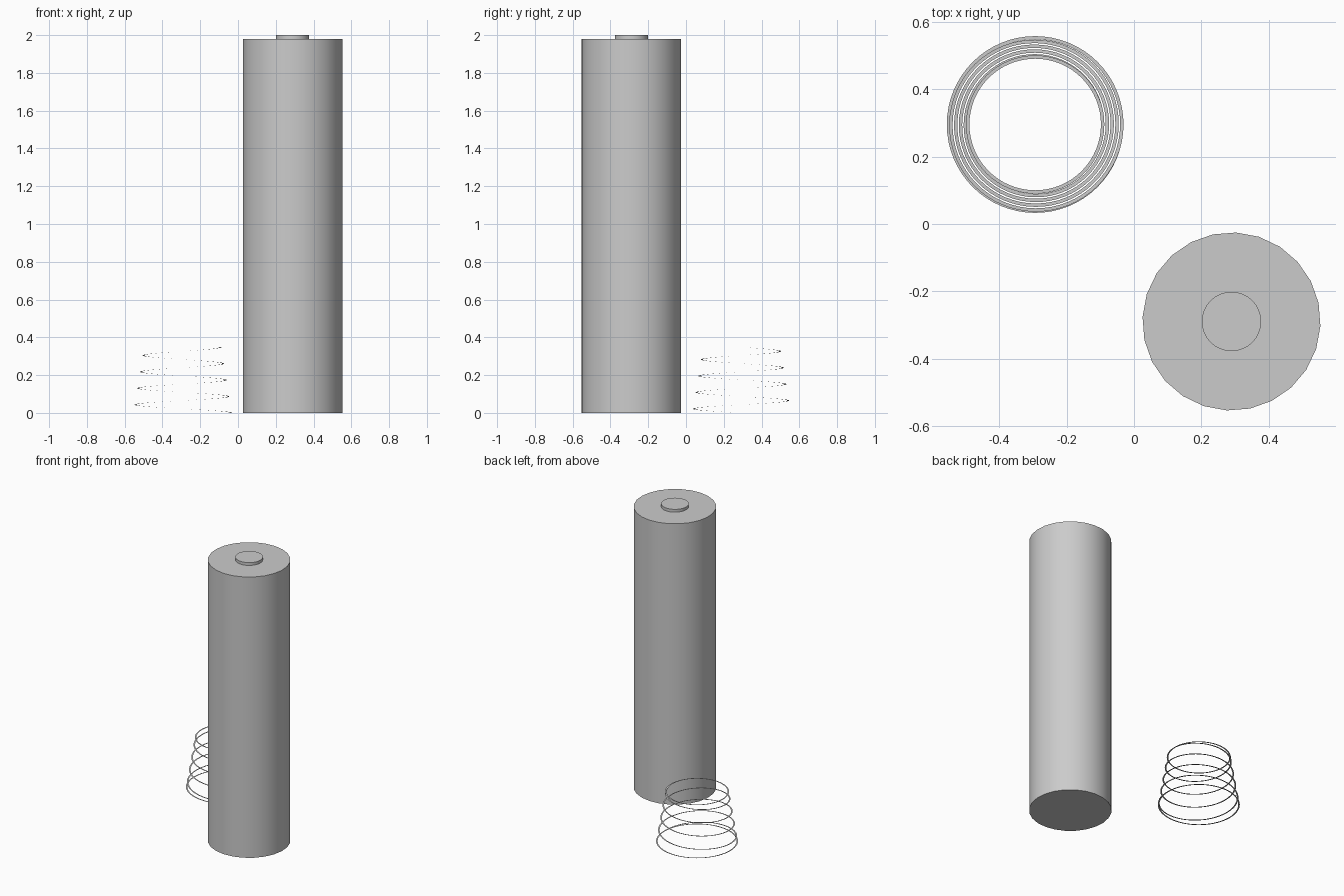
import bpy, bmesh, math

if "Cube" in bpy.data.objects:
    bpy.data.objects.remove(bpy.data.objects["Cube"])

grey = bpy.data.materials.new("plain grey")
grey.use_nodes = True
grey.diffuse_color = (0.6, 0.6, 0.6, 1)
grey.node_tree.nodes["Principled BSDF"].inputs["Base Color"].default_value = (0.6, 0.6, 0.6, 1)


def cylinder(name, radius, bottom, top, sides, turn=0):
    bpy.ops.mesh.primitive_cylinder_add(
        vertices=sides, radius=radius, depth=top - bottom,
        location=(0.289, -0.289, (bottom + top) / 2), rotation=(0, 0, turn))
    obj = bpy.context.object
    obj.name = name
    obj.data.materials.append(grey)
    bpy.ops.object.shade_smooth_by_angle(angle=math.radians(30))


# Battery body and contact
cylinder("battery_body", 0.264, 0, 1.98, 24, math.radians(-3))
cylinder("battery_contact", 0.088, 1.98, 2.0, 32)


def flat_spring(name, center, r_low, r_high, height, turns, width, steps=64):
    """Tapering flat ribbon coil with one level turn at each end."""
    bm = bmesh.new()
    previous = None
    for i in range((turns + 2) * steps + 1):
        turn = i / steps
        climb = min(max((turn - 1) / turns, 0), 1)
        radius = r_low + (r_high - r_low) * climb
        angle = -turn * math.tau
        pair = [bm.verts.new((r * math.cos(angle), r * math.sin(angle), height * climb))
                for r in (radius - width / 2, radius + width / 2)]
        if previous:
            bm.faces.new((previous[0], pair[0], pair[1], previous[1]))
        previous = pair
    bm.normal_update()
    # Ribbon faces upwards
    bmesh.ops.reverse_faces(bm, faces=[f for f in bm.faces if f.normal.z < 0])
    mesh = bpy.data.meshes.new(name)
    bm.to_mesh(mesh)
    bm.free()
    mesh.materials.append(grey)
    obj = bpy.data.objects.new(name, mesh)
    obj.location = center
    bpy.context.collection.objects.link(obj)


# Spring beside the battery
flat_spring("coil_spring", (-0.293, 0.295, 0), 0.257, 0.2, 0.348, 4, 0.01)
